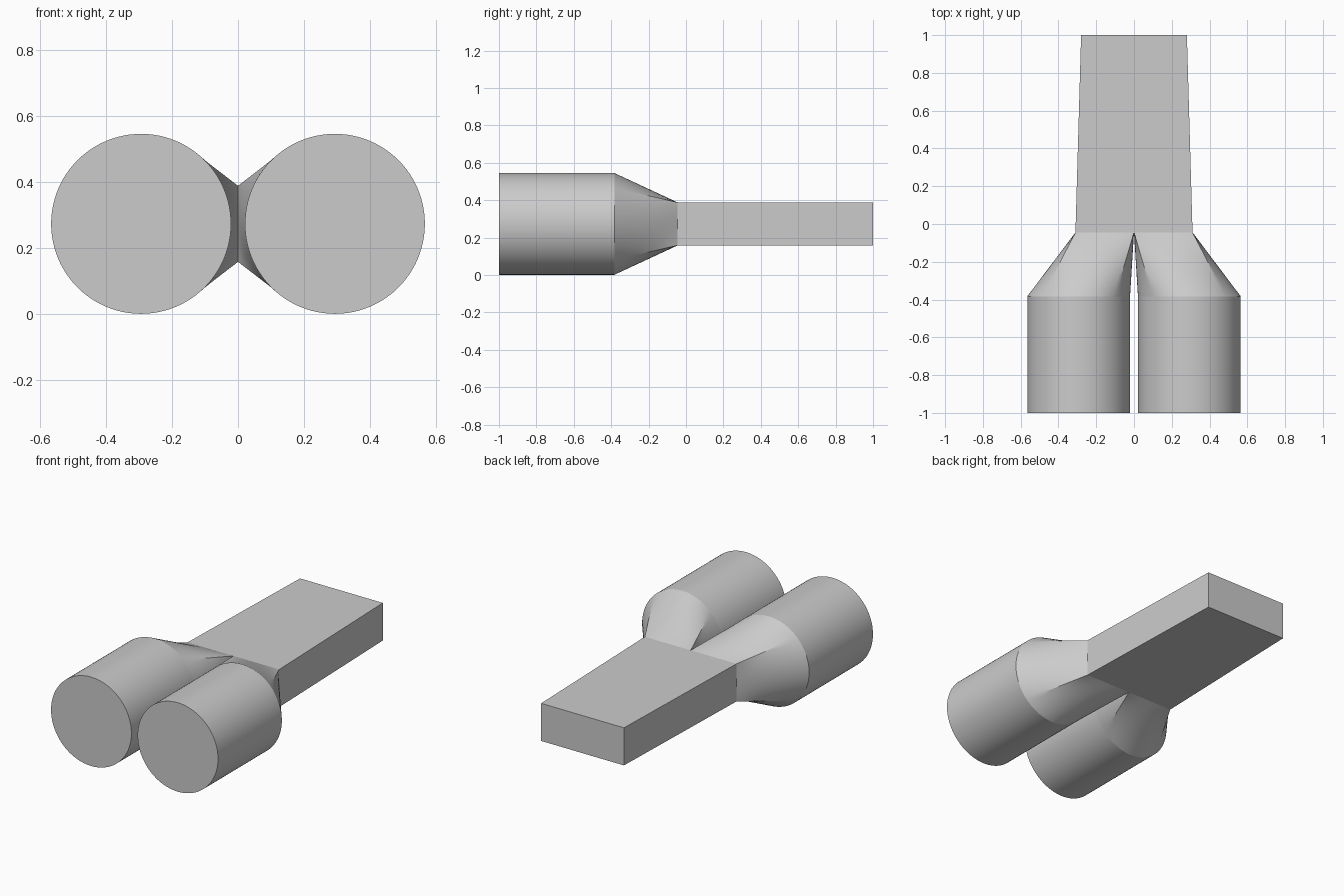
import bpy, bmesh, math

cube = bpy.data.objects.get("Cube")
if cube:
    bpy.data.objects.remove(cube, do_unlink=True)

grey = bpy.data.materials.new("light grey")
grey.use_nodes = True
grey.diffuse_color = (0.6, 0.6, 0.6, 1)
grey.node_tree.nodes["Principled BSDF"].inputs["Base Color"].default_value = (0.6, 0.6, 0.6, 1)

MID_Z, RADIUS, PIPE_X = 0.273, 0.272, 0.293
HALF_H, HALF_W, END_W = 0.115, 0.31, 0.28
FRONT, RIM, JOIN, BACK = -1.0, -0.383, -0.045, 1.0
SIDE = 24          # segments per quarter of the round section
STEPS = 10         # rings along the round-to-square transition


def skin(name, rings, cap_first=False, cap_last=False):
    """Join matching rings of points into one surface."""
    bm = bmesh.new()
    loops = [[bm.verts.new(p) for p in ring] for ring in rings]
    for a, b in zip(loops, loops[1:]):
        for i in range(len(a)):
            j = (i + 1) % len(a)
            bm.faces.new((a[i], a[j], b[j], b[i]))
    if cap_first:
        bm.faces.new(loops[0][::-1])
    if cap_last:
        bm.faces.new(loops[-1])
    bmesh.ops.recalc_face_normals(bm, faces=bm.faces)
    mesh = bpy.data.meshes.new(name)
    bm.to_mesh(mesh)
    bm.free()
    mesh.materials.append(grey)
    obj = bpy.data.objects.new(name, mesh)
    bpy.context.collection.objects.link(obj)
    bpy.ops.object.select_all(action="DESELECT")
    obj.select_set(True)
    bpy.context.view_layer.objects.active = obj
    bpy.ops.object.shade_smooth_by_angle(angle=math.radians(20))
    return obj


def circle(x, y):
    angles = [math.pi / 4 + math.tau * i / (4 * SIDE) for i in range(4 * SIDE)]
    return [(x + RADIUS * math.cos(a), y, MID_Z + RADIUS * math.sin(a)) for a in angles]


def rectangle(x, y, half_w, per_side):
    corners = [(1, 1), (-1, 1), (-1, -1), (1, -1)]
    points = []
    for k, (u, v) in enumerate(corners):
        s, t = corners[(k + 1) % 4]
        for i in range(per_side):
            f = i / per_side
            points.append((x + half_w * (u + (s - u) * f), y,
                           MID_Z + HALF_H * (v + (t - v) * f)))
    return points


def blend(a, b, f):
    return [tuple(p + (q - p) * f for p, q in zip(u, v)) for u, v in zip(a, b)]


# Twin round pipes, each with a transition into half of the flat duct
for side, sign in (("left", 1), ("right", -1)):
    rim = circle(sign * PIPE_X, RIM)
    mouth = rectangle(sign * HALF_W / 2, JOIN, HALF_W / 2, SIDE)
    skin(side + "_pipe", [circle(sign * PIPE_X, FRONT), rim], cap_first=True)
    skin(side + "_transition", [blend(rim, mouth, i / STEPS) for i in range(STEPS + 1)])

# Flat tapered duct
skin("flat_duct", [rectangle(0, JOIN, HALF_W, 1), rectangle(0, BACK, END_W, 1)],
     cap_first=True, cap_last=True)
